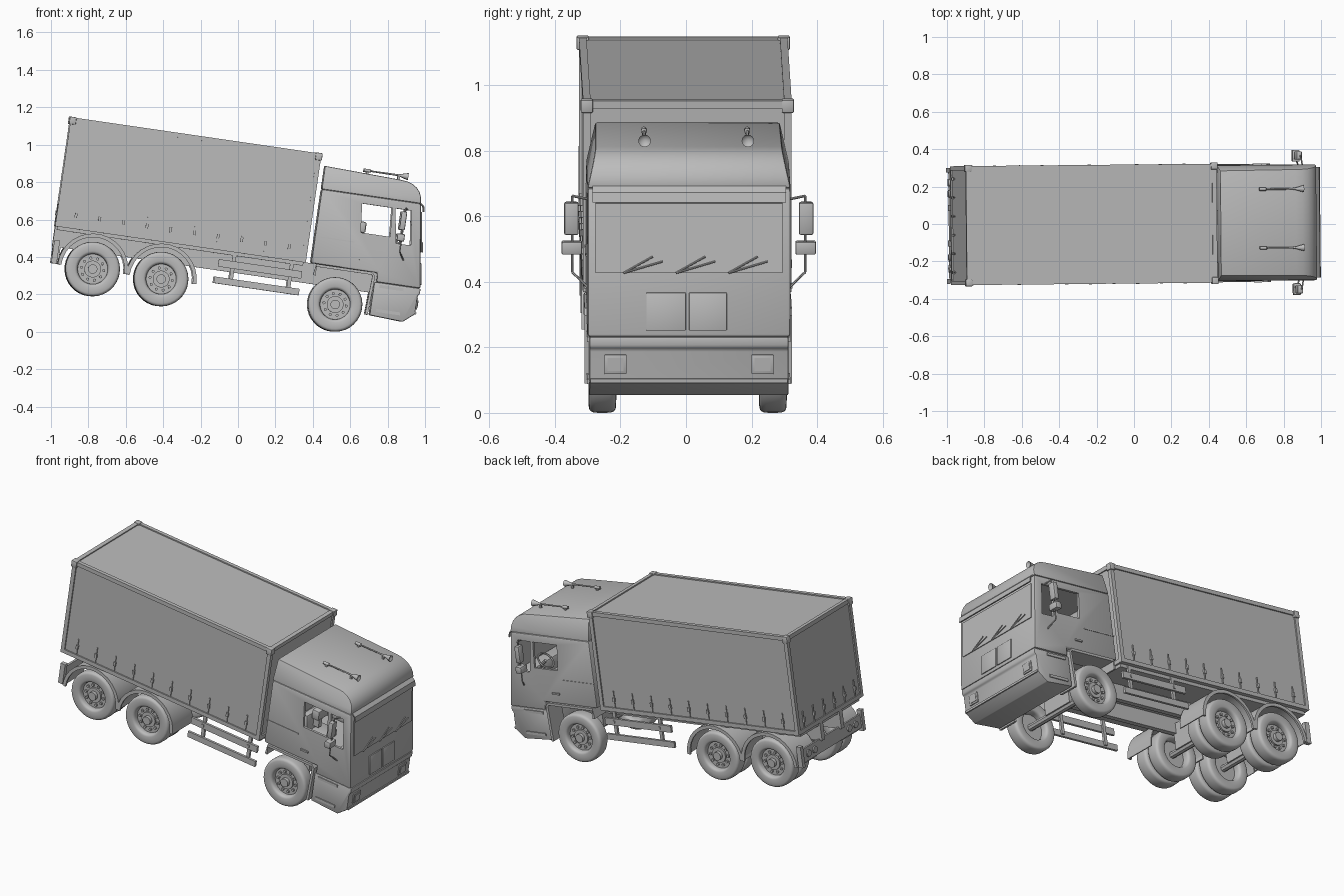
import bpy, bmesh, math
from mathutils import Matrix, Vector

if "Cube" in bpy.data.objects:
    bpy.data.objects.remove(bpy.data.objects["Cube"])

grey = bpy.data.materials.new("plain_grey")
grey.use_nodes = True
grey.diffuse_color = (.5, .5, .5, 1)
grey.node_tree.nodes["Principled BSDF"].inputs["Base Color"].default_value = grey.diffuse_color
parts = []
SIDES = (-1, 1)

# Main dimensions of the level truck
AXLE, FRONT_AXLE, REAR_AXLES = .22, .49, (-.45, -.82)
HALF, SILL, SKIRT, EAVES = .31, .42, .37, .82
CAB_BACK, NOSE = .33, .93
TAIL, CARGO_FRONT, CARGO_TOP = -1.05, .3, 1
TYRE, RIM, THIN = .146, .08, .006


def finish(name, bm, bevel=0):
    bmesh.ops.recalc_face_normals(bm, faces=bm.faces[:])
    if bevel:
        sharp = [e for e in bm.edges if e.calc_face_angle(0) > .5]
        bmesh.ops.bevel(bm, geom=sharp, offset=bevel, segments=2, affect='EDGES', profile=.5)
    mesh = bpy.data.meshes.new(name)
    bm.to_mesh(mesh)
    bm.free()
    mesh.materials.append(grey)
    ob = bpy.data.objects.new(name, mesh)
    bpy.context.collection.objects.link(ob)
    parts.append(ob)
    return ob


def prism(name, points, y, bevel=0, taper=None):
    """Side profile (x, z) extruded across y; taper gives a y scale by height."""
    bm = bmesh.new()
    face = bm.faces.new([bm.verts.new((px, y[0], pz)) for px, pz in points])
    grown = bmesh.ops.extrude_face_region(bm, geom=[face])["geom"]
    moved = [v for v in grown if isinstance(v, bmesh.types.BMVert)]
    bmesh.ops.translate(bm, vec=(0, y[1] - y[0], 0), verts=moved)
    if taper:
        for v in bm.verts:
            v.co.y *= taper(v.co.z)
    return finish(name, bm, bevel)


def around(centre, half):
    return (centre - half, centre + half)


def box(name, x, y, z, bevel=0):
    corners = [(x[0], z[0]), (x[1], z[0]), (x[1], z[1]), (x[0], z[1])]
    return prism(name, corners, y, bevel)


def mirrored(y, side):
    return sorted((side * y[0], side * y[1]))


def pair(name, x, y, z, bevel=0):
    for side in SIDES:
        box(name, x, mirrored(y, side), z, bevel)


def arc(x, z, radius_x, radius_z, degrees, power=1):
    """Points on an ellipse; a power below one squares it off."""
    points = []
    for angle in map(math.radians, degrees):
        c, s = math.cos(angle), math.sin(angle)
        points.append((x + radius_x * math.copysign(abs(c) ** power, c),
                       z + radius_z * math.copysign(abs(s) ** power, s)))
    return points


def ribbon(name, path, thickness, y):
    """Bent sheet: a path with thickness, extruded across y."""
    inner = []
    for i, p in enumerate(path):
        before, after = path[max(i - 1, 0)], path[min(i + 1, len(path) - 1)]
        d = (Vector(after) - Vector(before)).normalized()
        inner.append((p[0] + d.y * thickness, p[1] - d.x * thickness))
    return prism(name, path + inner[::-1], y)


def lathe(name, profile, origin, axis, steps=16):
    """Profile of (radius, distance along axis) spun round the axis."""
    bm = bmesh.new()
    verts = [bm.verts.new((r, 0, t)) for r, t in profile]
    edges = [bm.edges.new(ends) for ends in zip(verts, verts[1:])]
    bmesh.ops.spin(bm, geom=verts + edges, axis=(0, 0, 1), cent=(0, 0, 0), angle=math.tau, steps=steps)
    bmesh.ops.remove_doubles(bm, verts=bm.verts[:], dist=.0002)
    turn = Vector(axis).to_track_quat('Z', 'Y').to_matrix().to_4x4()
    bm.transform(Matrix.Translation(origin) @ turn)
    return finish(name, bm)


def rod(name, start, end, radius, steps=8):
    d = Vector(end) - Vector(start)
    lathe(name, [(0, 0), (radius, 0), (radius, d.length), (0, d.length)], start, d, steps)


def front(z):
    """Where the sloping cab front lies at a height."""
    return NOSE - (z - SKIRT) / 7


def front_slab(name, low, high, y, depth=THIN, bevel=0):
    profile = [(front(low) - THIN, low), (front(low) + depth, low),
               (front(high) + depth, high), (front(high) - THIN, high)]
    return prism(name, profile, y, bevel)


# Wheels with squared tyres, dished rims, hubs and bolts
def wheel(name, x, y, side):
    section = arc((RIM + TYRE) / 2, 0, (TYRE - RIM) / 2, .042, range(0, 361, 15), .5)
    lathe(name + "_tyre", section, (x, y, AXLE), (0, side, 0), 36)
    for part, radius, depth in (("rim", RIM + THIN, .01), ("hub", .045, .02), ("cap", .025, .04)):
        rod(f"{name}_{part}", (x, y, AXLE), (x, y + side * depth, AXLE), radius, 24)
    for bx, bz in arc(x, AXLE, .06, .06, range(0, 360, 36)):
        rod(name + "_bolt", (bx, y, bz), (bx, y + side * .02, bz), .008)


for side in SIDES:
    wheel("front_wheel", FRONT_AXLE, side * .26, side)
    arch = [(.35, .36), (.36, SILL), (.66, SILL), (.68, .4), (.67, .19)]
    ribbon("front_wheel_arch", arch, .015, mirrored((.19, HALF + THIN), side))
    for x in REAR_AXLES:
        wheel("rear_outer_wheel", x, side * .26, side)
        wheel("rear_inner_wheel", x, side * .165, side)
        bend = arc(x, AXLE, .19, .19, range(180, -1, -12))
        ribbon("rear_mudguard", bend, THIN, mirrored((.12, HALF), side))
        ribbon("mudguard_lip", bend, .02, mirrored((HALF - THIN, HALF + THIN), side))
for x in (FRONT_AXLE, *REAR_AXLES):
    rod("axle", (x, -.26, AXLE), (x, .26, AXLE), .02)
    box("axle_mount", around(x, .03), (-.1, .1), (AXLE, SKIRT))

# Chassis, side guards and rear bumper
pair("chassis_rail", (TAIL, NOSE - .1), (.08, .11), (HALF, SILL))
pair("side_guard_upper", (-.16, .29), (.29, .305), (.33, SKIRT))
pair("side_guard_lower", (-.17, .29), (.29, .305), (.24, .275))
for x in (-.08, .23):
    pair("side_guard_post", around(x, .01), (.28, .295), (.25, SILL))
    for side in SIDES:
        rod("side_guard_bolt", (x, side * .3, .35), (x, side * HALF, .35), .01)
box("rear_bumper", around(TAIL + .02, THIN), (-.3, .3), (.24, .32))
pair("rear_bumper_end", around(TAIL + .02, .015), (.285, HALF), (.22, .345))
pair("rear_bumper_arm", around(TAIL + .03, .015), (.08, .11), (.25, SILL))
for y in (-.23, -.17, .17, .23):
    rod("rear_lamp", (TAIL + .02, y, .28), (TAIL + THIN, y, .28), .02, 16)

# Cargo body with frame rails, posts and corner blocks
box("cargo_body", (TAIL + THIN, CARGO_FRONT - THIN), around(0, HALF), (SILL, CARGO_TOP))
box("cargo_floor", (TAIL + .01, CARGO_FRONT - .01), around(0, .29), (.4, SILL + THIN))
rail_heights = (around(SILL + .01, .012), around(CARGO_TOP - .005, .012))
for z in rail_heights:
    pair("cargo_side_rail", (TAIL, CARGO_FRONT), (.295, .318), z)
for x in (TAIL + .01, CARGO_FRONT - .01):
    pair("cargo_post", around(x, .012), (.295, .318), (SILL, CARGO_TOP))
    pair("corner_block", around(x, .018), (.288, .325), around(CARGO_TOP - .01, .02), .004)
    for z in rail_heights:
        box("cargo_cross_rail", around(x, .012), (-.3, .3), z)

# Curtain straps with buckles
strap, buckle = around(.49, .05), around(.49, .012)
for i in range(10):
    x = TAIL + .1 + i * .128
    pair("side_strap", around(x, .003), (HALF, HALF + THIN), strap)
    pair("side_buckle", around(x, .007), (HALF, HALF + .01), buckle)
for y in (-.25, -.15, -.05, .05, .15, .25):
    box("rear_strap", (TAIL, TAIL + .01), around(y, .003), strap)
    box("rear_buckle", around(TAIL, THIN), around(y, .007), buckle)

# Cab shell, hollowed with open side windows
cab = prism("cab_body", [(CAB_BACK, SILL), (CAB_BACK, EAVES), (front(EAVES), EAVES), (NOSE, SKIRT),
                         (.69, SKIRT), (.69, SILL)], around(0, HALF), .01)
low, high, wide = .62, .775, around(0, .4)
inner_low, inner_high = .5, EAVES - .02
cutters = [
    prism("interior_cutter", [(.37, inner_low), (.37, inner_high), (front(inner_high) - .015, inner_high),
                              (front(inner_low) - .015, inner_low)], around(0, HALF - .015)),
    prism("door_window_cutter", [(.555, high), (.718, high), (.728, low), (.57, low)], wide),
    prism("quarter_window_cutter", [(.735, high), (front(high) - .05, high),
                                    (front(low) - .05, low - .03), (.765, low - .03)], wide)]
bpy.context.view_layer.objects.active = cab
for cutter in cutters:
    cut = cab.modifiers.new("cut", 'BOOLEAN')
    cut.operation, cut.solver, cut.object = 'DIFFERENCE', 'EXACT', cutter
    bpy.ops.object.modifier_apply(modifier=cut.name)
    parts.remove(cutter)
    bpy.data.objects.remove(cutter)

# Roof fairing with a rounded brow, and the sun visor
brow = arc(.74, EAVES, front(EAVES) - .74, .11, range(0, 91, 15), .9)
prism("roof_fairing", brow + [(CAB_BACK, .945), (CAB_BACK, EAVES)], around(0, HALF), THIN,
      lambda z: 1 - max(0, z - EAVES) * .75)
ribbon("sun_visor", [(.86, .83), (.885, .81), (.893, .78)], THIN, (-.295, .295))

# Windscreen, wipers and front hatches
front_slab("windscreen", .565, high, (-.285, .285))
for y in (-.2, -.04, .12):
    for part, reach, lift in (("wiper_arm", .09, .05), ("wiper_blade", .12, .035)):
        z = .565
        rod(part, (front(z) + .01, y, z), (front(z + lift) + .01, y + reach, z + lift), .003)
for y in ((-.13, -.01), (0, .115)):
    front_slab("front_hatch", .39, .505, y, bevel=.003)

# Bumper, headlights, steps and door fittings
prism("bumper", [(.68, .19), (.86, .18), (.92, .23), (.92, .33), (NOSE, .34), (NOSE, SKIRT), (.68, SKIRT)],
      around(0, HALF - THIN), THIN)
box("bumper_trim", around(.92, THIN), (-.3, .3), around(.235, THIN))
pair("headlight", around(.92, THIN), (.19, .258), around(.285, .03), .003)
pair("headlight_lens", around(.92, .009), (.2, .248), around(.285, .02))
for z in (.22, .35):
    pair("cab_step", (.71, .84), (.3, HALF), around(z, .008))
pair("door_handle", (.575, .625), (.3, .318), around(.48, .005))
pair("side_moulding", (CAB_BACK, .545), (.3, HALF + .003), around(.565, .003))

# Mirrors on their arms, and seats
pair("main_mirror", around(.785, .015), (.336, .38), around(.715, .05), THIN)
pair("wide_mirror", around(.785, .02), (.325, .388), around(.625, .02), THIN)
for side in SIDES:
    top, bottom = (.79, side * .355, .785), (.79, side * .355, .55)
    rod("mirror_post", bottom, top, .004)
    rod("mirror_upper_arm", top, (.8, side * .3, high), .004)
    rod("mirror_lower_arm", bottom, (.82, side * .3, .5), .004)
    middle = side * .15
    box("seat_cushion", (.47, .65), around(middle, .08), (.5, .545), .01)
    prism("seat_back", [(.5, .53), (.55, .53), (.535, .64), (.495, .64)], around(middle, .075), .01)
    box("headrest", around(.57, .025), around(middle, .05), around(.65, .03), .01)
    box("headrest_stem", (.52, .58), around(middle, .015), around(.6, .04))

# Dashboard and steering wheel
box("dashboard", (.8, .885), (-.29, .29), (.5, .575), THIN)
hub = (.765, .15, .6)
rod("steering_column", (.82, .15, .55), hub, .01)
lathe("steering_wheel", arc(.05, 0, THIN, THIN, range(0, 361, 60)), hub, (-1, 0, 1), 20)

# Roof horns
for y in (-.135, .18):
    horn = [(0, 0), (.009, 0), (.009, .035), (.004, .04), (.005, .19), (.019, .24), (0, .22)]
    lathe("roof_horn", horn, (.54, y, .953), (1, 0, 0))
    for x in (.56, .73):
        box("horn_foot", around(x, THIN), around(y, THIN), (.92, .95))

# Pitch the truck nose-down with a slight yaw, then rest it on the ground
pose = Matrix.Rotation(math.radians(.55), 4, 'Z') @ Matrix.Rotation(math.radians(8.3), 4, 'Y')
for ob in parts:
    ob.data.transform(pose)
ground = min(v.co.z for ob in parts for v in ob.data.vertices)
bpy.ops.object.select_all(action='DESELECT')
for ob in parts:
    ob.data.transform(Matrix.Translation((0, 0, -ground)))
    ob.select_set(True)
bpy.context.view_layer.objects.active = cab
bpy.ops.object.shade_smooth_by_angle(angle=math.radians(35))
